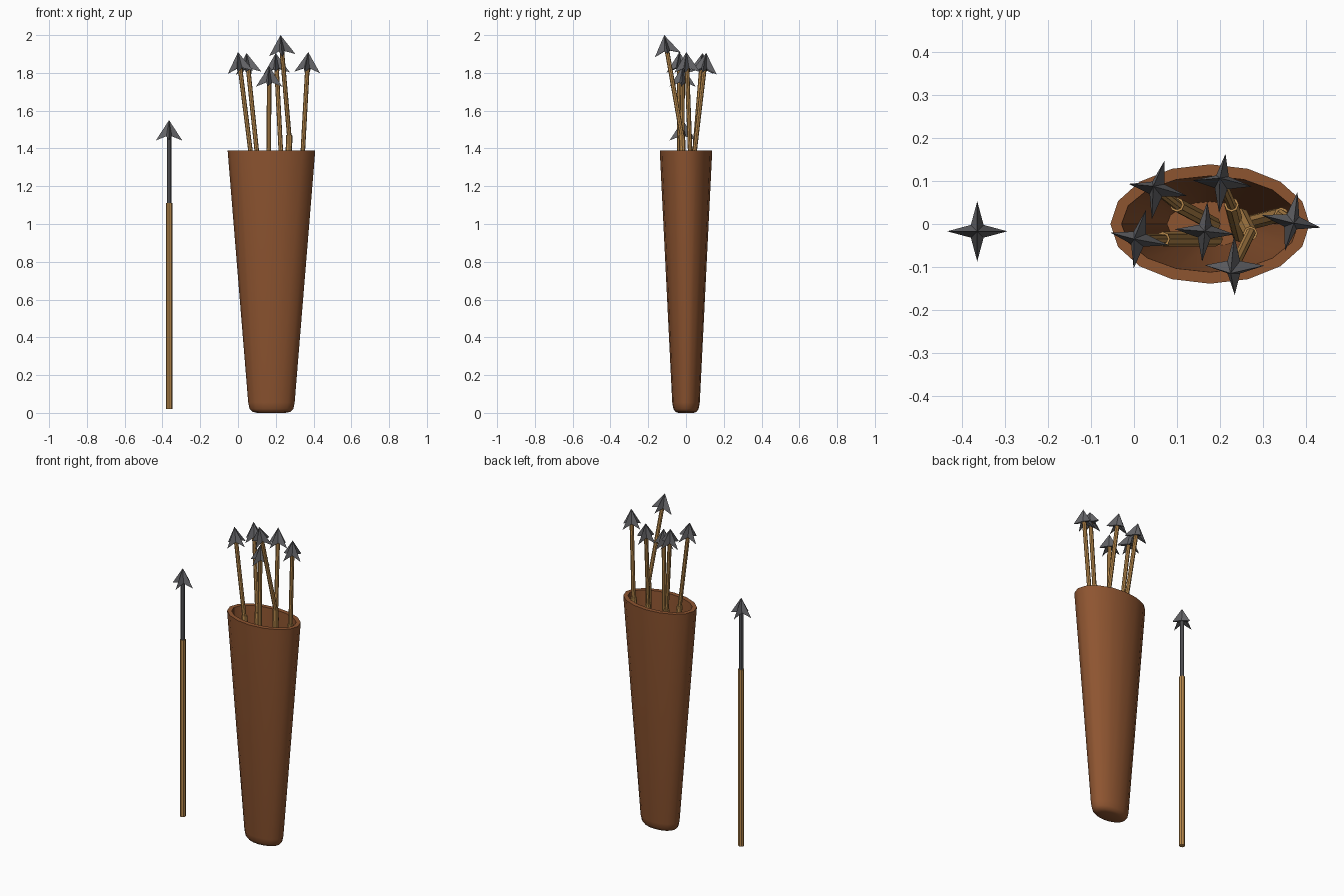
import bpy, bmesh, math
from mathutils import Vector, Matrix

if "Cube" in bpy.data.objects:
    bpy.data.objects.remove(bpy.data.objects["Cube"])


def material(name, rgb):
    m = bpy.data.materials.new(name)
    m.diffuse_color = (*rgb, 1)
    m.use_nodes = True
    m.node_tree.nodes["Principled BSDF"].inputs["Base Color"].default_value = m.diffuse_color
    return m


LEATHER = material("leather", (0.27, 0.09, 0.03))
WOOD = material("wood", (0.5, 0.26, 0.075))
METAL = material("metal", (0.13, 0.13, 0.14))


def finish(name, bm, mat, smooth_angle=None):
    bmesh.ops.recalc_face_normals(bm, faces=bm.faces[:])
    mesh = bpy.data.meshes.new(name)
    bm.to_mesh(mesh)
    bm.free()
    mesh.materials.append(mat)
    ob = bpy.data.objects.new(name, mesh)
    bpy.context.collection.objects.link(ob)
    if smooth_angle:
        bpy.ops.object.select_all(action='DESELECT')
        ob.select_set(True)
        bpy.context.view_layer.objects.active = ob
        bpy.ops.object.shade_smooth_by_angle(angle=math.radians(smooth_angle))
    return ob


def aim(direction, roll=0):
    turn = Vector((0, 0, 1)).rotation_difference(direction)
    return turn.to_matrix().to_4x4() @ Matrix.Rotation(math.radians(roll), 4, 'Z')


def rod(name, a, b, r, mat):
    a, b = Vector(a), Vector(b)
    bm = bmesh.new()
    bmesh.ops.create_cone(bm, cap_ends=True, segments=8, radius1=r, radius2=r,
                          depth=(b - a).length,
                          matrix=Matrix.Translation((a + b) / 2) @ aim(b - a))
    return finish(name, bm, mat)


def head(name, tip, direction, roll):
    # four-bladed barbed point with its apex at the local origin
    bm = bmesh.new()
    apex, base = bm.verts.new((0, 0, 0)), bm.verts.new((0, 0, -0.08))
    ring = []
    for i in range(8):
        r, z = (0.07, -0.108) if i % 2 == 0 else (0.021, -0.085)
        a = i * math.pi / 4
        ring.append(bm.verts.new((r * math.cos(a), r * math.sin(a), z)))
    for i in range(8):
        p, q = ring[i], ring[(i + 1) % 8]
        bm.faces.new((apex, p, q))
        bm.faces.new((base, q, p))
    bm.transform(Matrix.Translation(tip) @ aim(direction, roll))
    finish(name, bm, METAL)


def arrow(name, tip, joint, end, roll, neck_mat):
    tip, joint = Vector(tip), Vector(joint)
    d = (tip - joint).normalized()
    rod(name + "_shaft", end, joint, 0.017, WOOD)
    rod(name + "_neck", joint - d * 0.01, tip - d * 0.06, 0.012, neck_mat)
    head(name + "_head", tip, d, roll)


# quiver: tapered oval cup, (x radius, y radius, z) from outer floor to inner floor
profile = [(0.075, 0.04, 0.0), (0.1, 0.056, 0.006), (0.116, 0.067, 0.022),
           (0.123, 0.073, 0.055), (0.232, 0.139, 1.39),
           (0.206, 0.112, 1.39), (0.1, 0.052, 0.05)]
N = 16
bm = bmesh.new()
rings = [[bm.verts.new((0.177 + rx * math.cos(2 * math.pi * i / N),
                        ry * math.sin(2 * math.pi * i / N), z))
          for i in range(N)] for rx, ry, z in profile]
for lo, hi in zip(rings, rings[1:]):
    for i in range(N):
        j = (i + 1) % N
        bm.faces.new((lo[i], lo[j], hi[j], hi[i]))
bm.faces.new(rings[0])
bm.faces.new(rings[-1])
finish("quiver", bm, LEATHER, 40)

# arrows in the quiver: tip, joint, lower end, blade roll
arrows = [
    ((0.0, -0.035, 1.91), (0.067, -0.035, 1.38), (0.19, -0.035, 0.3), -12),
    ((0.045, 0.088, 1.905), (0.1, 0.045, 1.38), (0.185, 0.0, 0.3), -12),
    ((0.165, -0.017, 1.835), (0.163, -0.022, 1.31), (0.165, -0.03, 0.23), -5),
    ((0.2, 0.107, 1.905), (0.227, 0.045, 1.38), (0.245, -0.025, 0.3), -6),
    ((0.225, -0.115, 2.0), (0.271, -0.022, 1.47), (0.25, 0.02, 0.38), 0),
    ((0.372, 0.002, 1.91), (0.343, 0.022, 1.38), (0.258, 0.0, 0.3), -12),
]
for i, (tip, joint, end, roll) in enumerate(arrows, 1):
    arrow(f"quiver_arrow_{i}", tip, joint, end, roll, WOOD)

# lone upright arrow beside the quiver
x, y = -0.365, -0.017
arrow("lone_arrow", (x, y, 1.55), (x, y, 1.11), (x, y, 0.02), 0, METAL)
